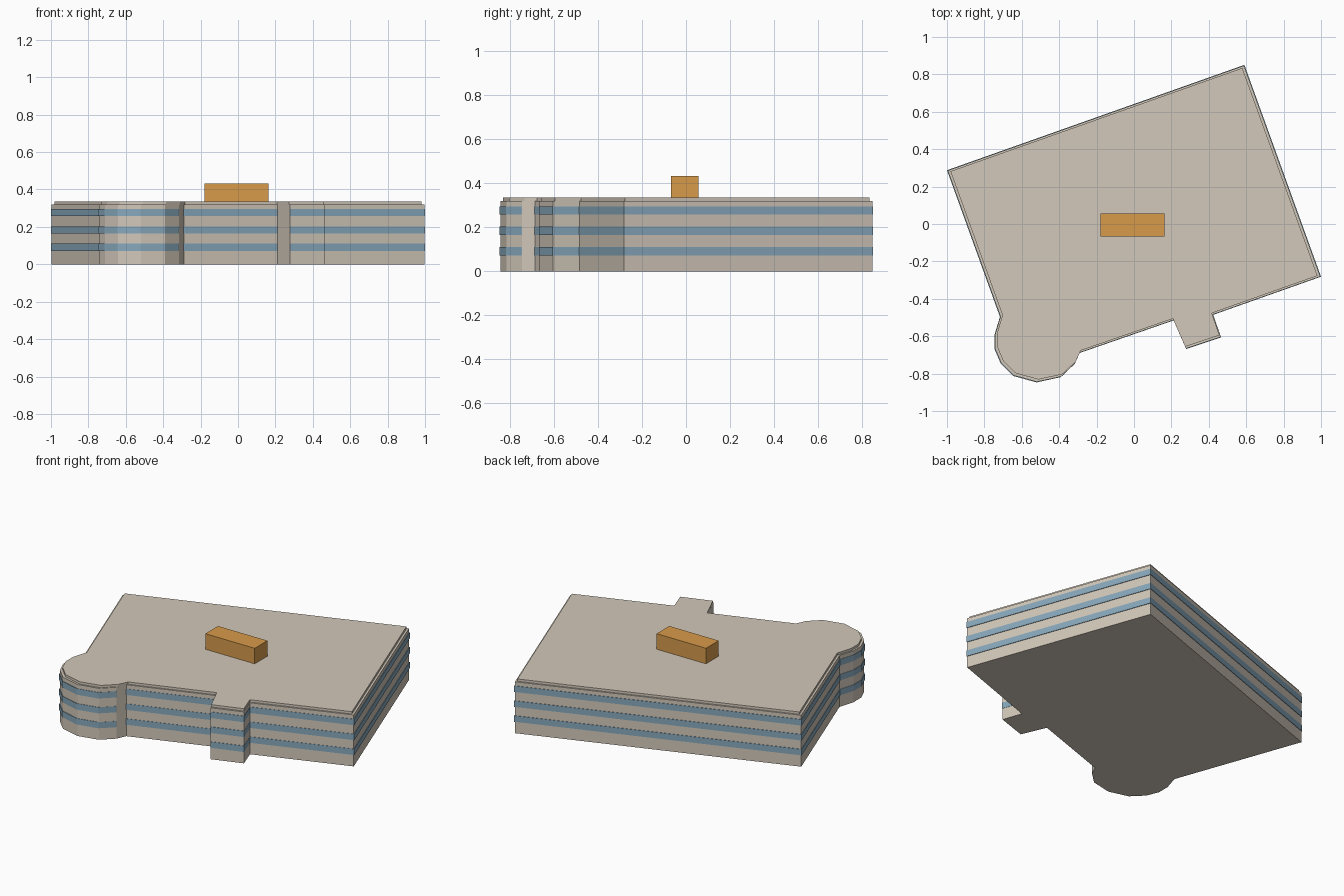
import bpy
import bmesh

cube = bpy.data.objects.get("Cube")
if cube:
    bpy.data.objects.remove(cube, do_unlink=True)


def make_material(name, rgb):
    mat = bpy.data.materials.new(name)
    mat.use_nodes = True
    color = (*rgb, 1.0)
    mat.diffuse_color = color
    mat.node_tree.nodes["Principled BSDF"].inputs["Base Color"].default_value = color
    return mat


stone = make_material("warm stone", (0.645, 0.578, 0.49))
glass = make_material("window blue", (0.242, 0.392, 0.503))
ochre = make_material("ochre", (0.679, 0.328, 0.07))


def slab(name, outline, bottom, top, material, scale=1.0, center=(0, 0)):
    """Extrude a plan outline, optionally scaled about a point, between two heights."""
    cx, cy = center
    bm = bmesh.new()
    verts = [bm.verts.new((cx + (x - cx) * scale, cy + (y - cy) * scale, bottom))
             for x, y in outline]
    base = bm.faces.new(verts)
    result = bmesh.ops.extrude_face_region(bm, geom=[base], use_keep_orig=True)
    raised = [v for v in result["geom"] if isinstance(v, bmesh.types.BMVert)]
    bmesh.ops.translate(bm, verts=raised, vec=(0, 0, top - bottom))
    bmesh.ops.recalc_face_normals(bm, faces=bm.faces[:])
    mesh = bpy.data.meshes.new(name)
    bm.to_mesh(mesh)
    bm.free()
    mesh.materials.append(material)
    obj = bpy.data.objects.new(name, mesh)
    bpy.context.collection.objects.link(obj)
    return obj


# Plan outline: turned main block, entrance bay and rounded corner tower
main_block = [(-0.996, 0.286), (0.588, 0.847), (0.996, -0.281)]
entrance_bay = [(0.422, -0.484), (0.464, -0.604), (0.278, -0.666), (0.211, -0.514)]
corner_tower = [(-0.289, -0.687), (-0.316, -0.746), (-0.39, -0.816), (-0.519, -0.844),
                (-0.642, -0.81), (-0.711, -0.741), (-0.743, -0.666),
                (-0.743, -0.591), (-0.714, -0.495)]
plan = main_block + entrance_bay + corner_tower

# Walls and the set-back roof
slab("building_walls", plan, 0, 0.321, stone)
slab("roof_deck", plan, 0.321, 0.336, stone, scale=0.985)

# One slightly projecting window band per storey
for storey in range(3):
    sill = 0.072 + storey * 0.093
    slab(f"window_band_{storey + 1}", plan, sill, sill + 0.038, glass,
         scale=1.004, center=(0, -0.1))

# Rooftop plant room
plant_room = [(-0.178, -0.068), (0.163, -0.068), (0.163, 0.057), (-0.178, 0.057)]
slab("rooftop_plant_room", plant_room, 0.336, 0.433, ochre)
